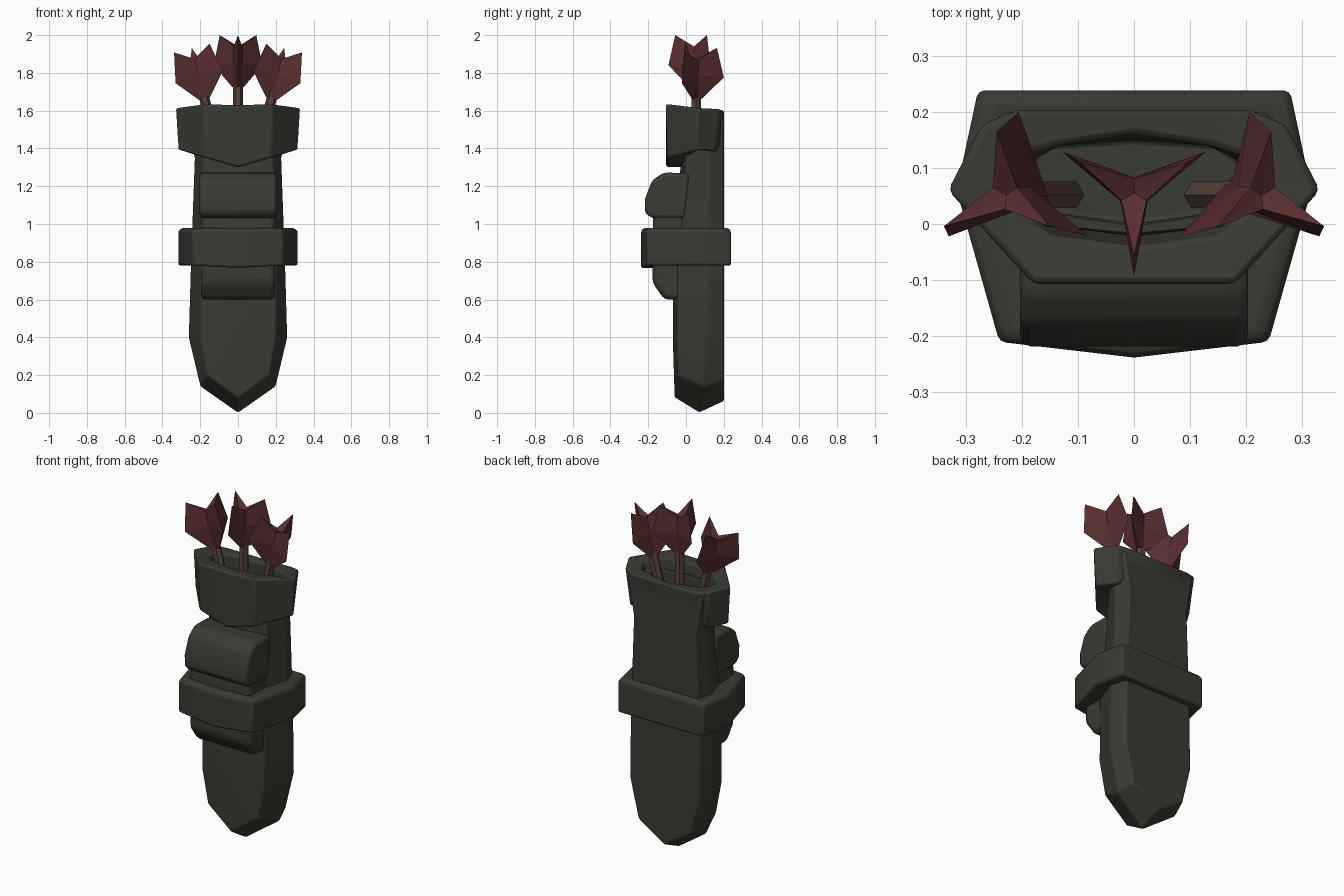
import bpy, bmesh, math
from mathutils import Vector, Matrix

if "Cube" in bpy.data.objects:
    bpy.data.objects.remove(bpy.data.objects["Cube"])


def material(name, col):
    m = bpy.data.materials.new(name)
    m.diffuse_color = (*col, 1)
    m.use_nodes = True
    m.node_tree.nodes["Principled BSDF"].inputs["Base Color"].default_value = m.diffuse_color
    return m


LEATHER = material("dark_olive_leather", (0.043, 0.043, 0.034))
RED = material("dark_red_feather", (0.10, 0.027, 0.029))
WOOD = material("brown_wood", (0.10, 0.06, 0.047))


def sym(half):
    """Mirror a half outline (first and last point on x = 0) into a closed ring."""
    return half + [(-x, y, z) for x, y, z in half[-2:0:-1]]


def loft(name, rings, mat, closed=False, bevel=0.0, matrix=None, smooth=True):
    """Skin rings of points; a one-point ring becomes a fan."""
    bm = bmesh.new()
    vs = [[bm.verts.new(p) for p in r] for r in rings]
    pairs = list(zip(vs, vs[1:])) + ([(vs[-1], vs[0])] if closed else [])
    for a, b in pairs:
        n = max(len(a), len(b))
        for i in range(n):
            j = (i + 1) % n
            if len(a) == 1:
                bm.faces.new((a[0], b[j], b[i]))
            elif len(b) == 1:
                bm.faces.new((a[i], a[j], b[0]))
            else:
                bm.faces.new((a[i], a[j], b[j], b[i]))
    if not closed:
        for r in (vs[0], vs[-1]):
            if len(r) > 2:
                bm.faces.new(r)
    bmesh.ops.recalc_face_normals(bm, faces=bm.faces)
    if matrix:
        bm.transform(matrix)
    me = bpy.data.meshes.new(name)
    bm.to_mesh(me)
    bm.free()
    me.materials.append(mat)
    ob = bpy.data.objects.new(name, me)
    bpy.context.collection.objects.link(ob)
    if bevel:
        b = ob.modifiers.new("soft_edges", 'BEVEL')
        b.width, b.segments, b.angle_limit = bevel, 2, math.radians(28)
    if smooth:
        bpy.context.view_layer.objects.active = ob
        ob.select_set(True)
        bpy.ops.object.shade_smooth_by_angle(angle=math.radians(30))
        ob.select_set(False)
    return ob


# Quiver body: pointed foot, faceted sides, flared hollow top
def level(z, fy, corner, side, back):
    return sym([(0, fy, z), (*corner, z), (*side, z), (*back, z), (0, 0.2, z)])


loft("quiver_body", [
    [(0, 0.07, 0.0)],
    sym([(0, -0.06, 0.08), (0.165, -0.045, 0.2), (0.2, 0.1, 0.14), (0.17, 0.2, 0.17), (0, 0.2, 0.06)]),
    level(0.4, -0.07, (0.2, -0.05), (0.262, 0.11), (0.225, 0.2)),
    level(0.8, -0.07, (0.2, -0.045), (0.25, 0.11), (0.22, 0.2)),
    level(1.35, -0.025, (0.185, 0.0), (0.23, 0.12), (0.2, 0.2)),
    level(1.57, -0.02, (0.2, 0.0), (0.285, 0.13), (0.235, 0.2)),
    sym([(0, 0, 1.57), (0.15, 0.02, 1.57), (0.21, 0.1, 1.57), (0.16, 0.15, 1.57), (0, 0.16, 1.57)]),
    sym([(0, 0, 1.42), (0.14, 0.02, 1.42), (0.2, 0.1, 1.42), (0.15, 0.14, 1.42), (0, 0.15, 1.42)]),
], LEATHER, bevel=0.008)

# Collar around the mouth, with a pointed lower edge in front
loft("mouth_collar", [
    sym([(0, -0.105, 1.30), (0.18, -0.1, 1.35), (0.318, 0.06, 1.39), (0.25, 0.16, 1.38), (0.18, 0.197, 1.45), (0, 0.197, 1.45)]),
    sym([(0, -0.107, 1.63), (0.18, -0.107, 1.635), (0.332, 0.06, 1.615), (0.272, 0.178, 1.61), (0.21, 0.203, 1.60), (0, 0.203, 1.60)]),
    sym([(0, -0.04, 1.625), (0.15, -0.02, 1.625), (0.24, 0.05, 1.61), (0.2, 0.12, 1.60), (0.13, 0.14, 1.60), (0, 0.16, 1.59)]),
    sym([(0, 0.0, 1.30), (0.14, 0.02, 1.36), (0.2, 0.06, 1.40), (0.19, 0.11, 1.40), (0.13, 0.14, 1.45), (0, 0.15, 1.45)]),
], LEATHER, closed=True, bevel=0.012)


# Belt around the middle
def belt_ring(z, k, dz=0.0):
    return sym([(0, -0.238 * k, z - dz), (0.24 * k, -0.21 * k, z), (0.316 * k, 0.06 * k, z),
                (0.278 * k, 0.238 * k, z), (0, 0.238 * k, z)])


loft("belt", [belt_ring(0.78, 1, 0.012), belt_ring(0.965, 1), belt_ring(0.98, 0.93),
              belt_ring(0.97, 0.6), belt_ring(0.78, 0.6, 0.012)],
     LEATHER, closed=True, bevel=0.015)


# Front pouch: side profiles (y, z) extruded across x
def pouch(name, profile, w, bevel):
    loft(name, [[(s * w, y, z) for y, z in profile] for s in (-1, 1)], LEATHER, bevel=bevel)


pouch("pouch_body", [(0.0, 1.2), (-0.15, 1.2), (-0.175, 1.1), (-0.178, 0.69), (-0.115, 0.6), (0.0, 0.6)], 0.197, 0.025)
pouch("pouch_flap", [(0.02, 1.27), (-0.12, 1.272), (-0.18, 1.23), (-0.218, 1.13), (-0.218, 1.06),
                     (-0.18, 1.03), (0.0, 1.03)], 0.203, 0.018)


# Arrows: shaft plus a three-vaned fletching, built upright from the fletching base
def star(tip_r, tip_z, val_r, val_z, start):
    pts = []
    for i in range(6):
        a = math.radians(start + 60 * i)
        r, z = (tip_r, tip_z) if i % 2 == 0 else (val_r, val_z)
        pts.append((r * math.cos(a), r * math.sin(a), z))
    return pts


def arrow(name, base, tilt, start):
    m = Matrix.Translation(Vector(base)) @ Matrix.Rotation(tilt, 4, 'Y')
    shaft = [[(0.027 * math.cos(a * math.pi / 3), 0.027 * math.sin(a * math.pi / 3), z)
              for a in range(6)] for z in (-0.28, 0.12)]
    loft(name + "_shaft", shaft, WOOD, matrix=m)
    loft(name + "_fletching", [
        [(0, 0, 0.0)],
        star(0.035, 0.0, 0.026, 0.01, start),
        star(0.148, 0.115, 0.028, 0.13, start),
        star(0.112, 0.275, 0.026, 0.215, start),
        [(0, 0, 0.205)],
    ], RED, matrix=m, smooth=False)


arrow("center_arrow", (0, 0.055, 1.725), 0, 270)
for side, s in (("left", -1), ("right", 1)):
    arrow(side + "_arrow", (s * 0.178, 0.052, 1.665), s * math.radians(14), 90)
